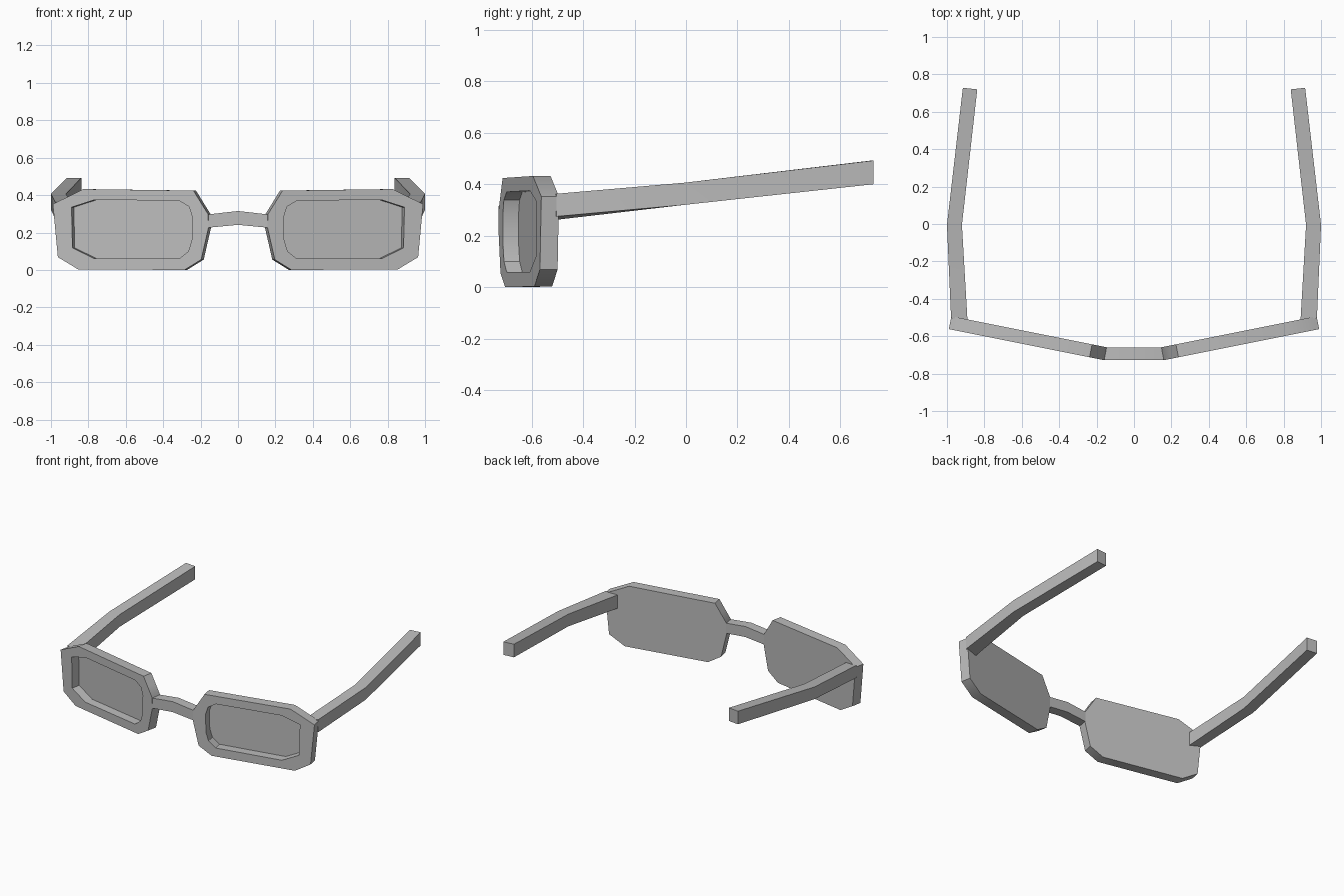
import bpy
import bmesh
import math

if "Cube" in bpy.data.objects:
    bpy.data.objects.remove(bpy.data.objects["Cube"])

grey = bpy.data.materials.new("frame grey")
grey.diffuse_color = (0.5, 0.5, 0.5, 1)
grey.use_nodes = True
grey.node_tree.nodes["Principled BSDF"].inputs["Base Color"].default_value = grey.diffuse_color

# Each lens plane is swept back towards the temples
SLOPE = 0.2
L = math.hypot(1, SLOPE)
NORMAL = (-SLOPE / L, 1 / L)


def on_plane(x, z, depth):
    """Point on the tilted lens plane, pushed back by depth."""
    y = -0.562 - SLOPE * (0.99 - x)
    return (x + NORMAL[0] * depth, y + NORMAL[1] * depth, z)


def finish(name, bm, mirror=True):
    bmesh.ops.recalc_face_normals(bm, faces=bm.faces)
    me = bpy.data.meshes.new(name)
    bm.to_mesh(me)
    bm.free()
    me.materials.append(grey)
    ob = bpy.data.objects.new(name, me)
    bpy.context.collection.objects.link(ob)
    bpy.ops.object.select_all(action='DESELECT')
    ob.select_set(True)
    bpy.context.view_layer.objects.active = ob
    bpy.ops.object.shade_smooth_by_angle(angle=math.radians(32))
    if mirror:
        m = ob.modifiers.new("mirror", 'MIRROR')
        m.use_mirror_merge = False
    return ob


def loft(name, loops, closed=False, mirror=True):
    """Skin consecutive loops; closed joins last to first, otherwise cap ends."""
    bm = bmesh.new()
    rings = [[bm.verts.new(p) for p in loop] for loop in loops]
    n = len(rings[0])
    pairs = list(zip(rings, rings[1:]))
    if closed:
        pairs.append((rings[-1], rings[0]))
    else:
        bm.faces.new(rings[0])
        bm.faces.new(rings[-1])
    for a, b in pairs:
        for i in range(n):
            j = (i + 1) % n
            bm.faces.new((a[i], a[j], b[j], b[i]))
    return finish(name, bm, mirror)


# Rim outline and lens opening (x, z), matched point for point
rim = [(0.16, 0.298), (0.2, 0.362), (0.238, 0.424), (0.826, 0.432), (0.99, 0.352),
       (0.963, 0.068), (0.855, 0.003), (0.286, 0.0), (0.197, 0.055), (0.158, 0.225)]
opening = [(0.245, 0.285), (0.262, 0.338), (0.315, 0.37), (0.767, 0.375), (0.89, 0.335),
           (0.885, 0.118), (0.767, 0.06), (0.315, 0.06), (0.265, 0.1), (0.247, 0.16)]

T = 0.07
loft("lens_frame", [[on_plane(x, z, d) for x, z in pts]
                    for pts, d in ((rim, 0), (rim, T), (opening, T), (opening, 0))],
     closed=True)

# Thin lens flush with the back of the rim
loft("lens", [[on_plane(x, z, d) for x, z in opening] for d in (T - 0.008, T)])

# Arched nose bridge
loft("bridge", [[(x, -0.728, lo), (x, -0.659, lo), (x, -0.659, hi), (x, -0.728, hi)]
                for x, lo, hi in ((-0.158, 0.226, 0.297), (0, 0.241, 0.315), (0.158, 0.226, 0.297))],
     mirror=False)

# Temple arms: bow outwards, then turn in and rise towards the tip
loft("temple_arm", [
    [(0.89, -0.52, 0.26), (0.978, -0.503, 0.275), (0.978, -0.503, 0.363), (0.89, -0.52, 0.355)],
    [(0.92, -0.005, 0.32), (1.0, -0.005, 0.32), (1.0, -0.005, 0.406), (0.92, -0.005, 0.406)],
    [(0.838, 0.72, 0.40), (0.915, 0.728, 0.40), (0.915, 0.728, 0.492), (0.838, 0.72, 0.492)],
])
